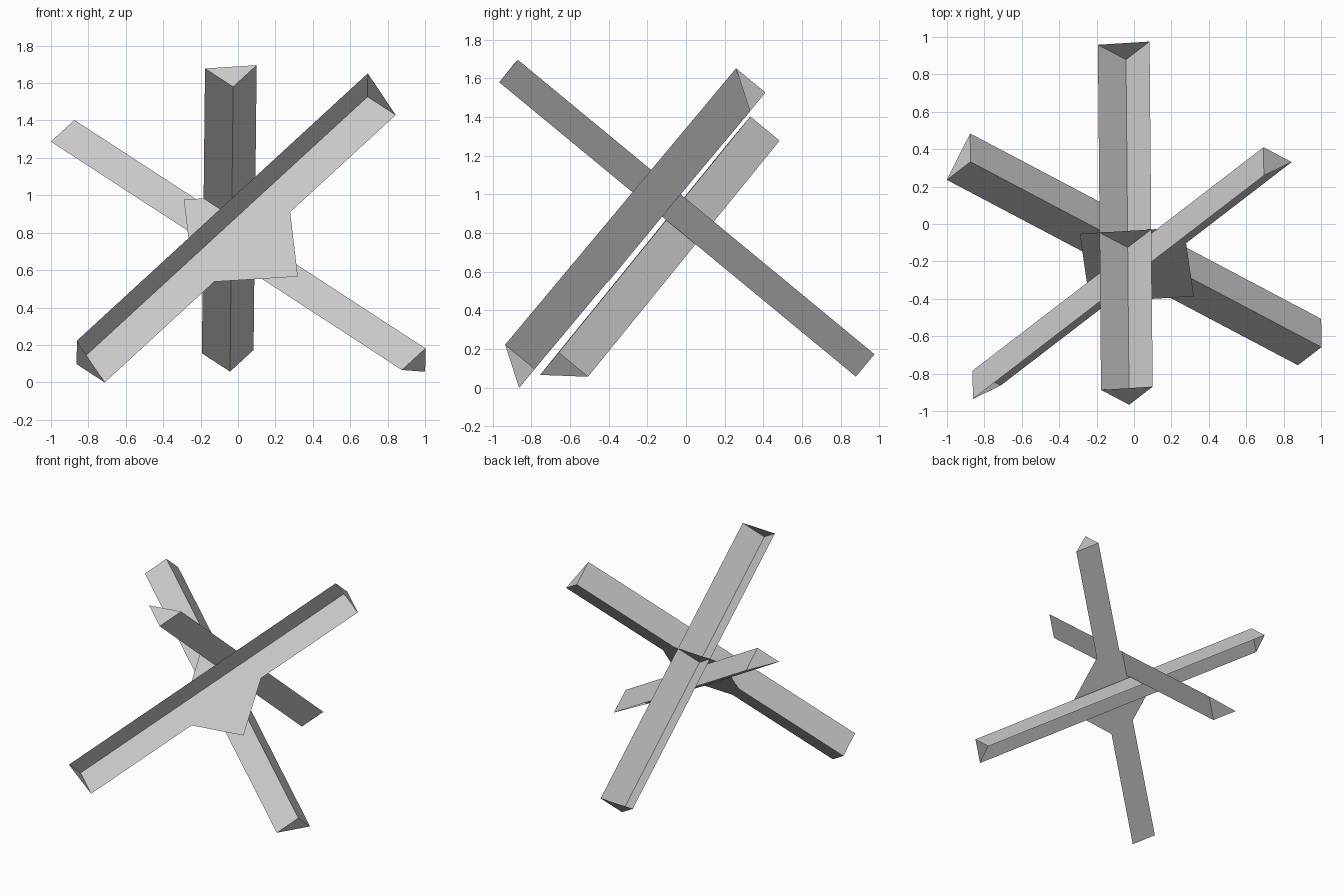
import bpy
from mathutils import Vector

if "Cube" in bpy.data.objects:
    bpy.data.objects.remove(bpy.data.objects["Cube"])

# Tilted, mutually perpendicular axes of the three bars
A = Vector((0.642, 0.493, 0.590))
B = Vector((0.767, -0.405, -0.499))
C = Vector((-0.007, 0.773, -0.638))
CENTRE = Vector((0, 0, 0.85))
LEG = 0.196


def make(name, verts, faces):
    mesh = bpy.data.meshes.new(name)
    mesh.from_pydata(verts, [], faces)
    mesh.update()
    obj = bpy.data.objects.new(name, mesh)
    bpy.context.collection.objects.link(obj)
    return obj


def trough(name, axis, start, end, u, v, corner, su, sv):
    """V-shaped bar: two walls meeting at a corner line, triangular end caps, open long side."""
    cu, cv = corner
    section = [(cu + su * LEG, cv), (cu, cv), (cu, cv + sv * LEG)]
    verts = [CENTRE + axis * t + u * p + v * q for t in (start, end) for p, q in section]
    return make(name, verts, [(0, 1, 4, 3), (1, 2, 5, 4), (2, 1, 0), (3, 4, 5)])


# Three crossing bars
trough("front_bar", A, -1.38, 1.043, B, C, (0.029, -0.119), 1, -1)
trough("rear_bar", B, -1.08, 1.367, A, C, (-0.073, -0.089), -1, 1)
trough("through_bar", C, -1.207, 1.18, A, B, (-0.062, 0.007), 1, -1)

# Square centre plate: its two corners spread out on either side of the front bar's wall
tabs = {
    "lower_plate_corner": [(-0.467, 0.225), (0.164, 0.225), (-0.152, 0.543)],
    "upper_plate_corner": [(0.155, 0.029), (-0.428, 0.029), (-0.137, -0.264)],
}
for name, points in tabs.items():
    make(name, [CENTRE + A * a + B * b + C * -0.119 for a, b in points], [(0, 1, 2)])
# Outer tips of the plate beyond the tabs are covered by the front bar wall
